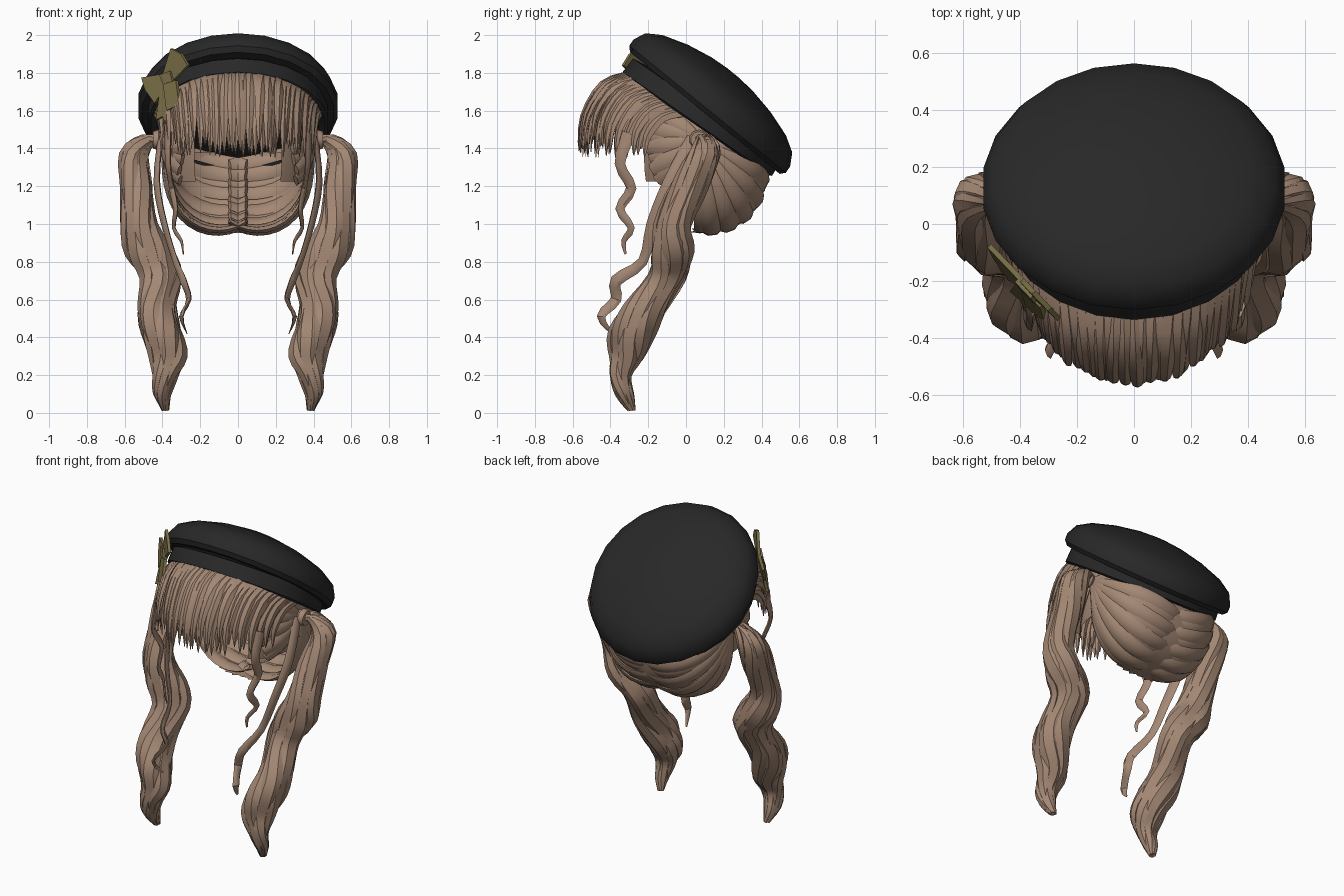
import bpy, bmesh, math, random
from mathutils import Vector as V

random.seed(4)
if "Cube" in bpy.data.objects:
    bpy.data.objects.remove(bpy.data.objects["Cube"])


def material(name, rgb):
    m = bpy.data.materials.new(name)
    m.use_nodes = True
    m.diffuse_color = (*rgb, 1)
    m.node_tree.nodes["Principled BSDF"].inputs["Base Color"].default_value = (*rgb, 1)
    return m


HAIR = material("warm brown hair", (0.37, 0.245, 0.175))
FELT = material("black felt", (0.021, 0.021, 0.022))
RIBBON = material("olive ribbon", (0.2, 0.165, 0.065))


def finish(name, bm, mat, angle=35):
    bmesh.ops.recalc_face_normals(bm, faces=bm.faces)
    me = bpy.data.meshes.new(name)
    bm.to_mesh(me)
    bm.free()
    me.materials.append(mat)
    ob = bpy.data.objects.new(name, me)
    bpy.context.collection.objects.link(ob)
    bpy.ops.object.select_all(action="DESELECT")
    ob.select_set(True)
    bpy.context.view_layer.objects.active = ob
    bpy.ops.object.shade_smooth_by_angle(angle=math.radians(angle))
    return ob


def resample(pts, per=3):
    """Catmull-Rom curve through points of any dimension."""
    out = []
    for i in range(len(pts) - 1):
        p0, p1, p2 = pts[max(i - 1, 0)], pts[i], pts[i + 1]
        p3 = pts[min(i + 2, len(pts) - 1)]
        for k in range(per):
            t = k / per
            out.append([0.5 * (2 * b + (c - a) * t + (2 * a - 5 * b + 4 * c - d) * t * t
                        + (3 * b - a - 3 * c + d) * t ** 3) for a, b, c, d in zip(p0, p1, p2, p3)])
    return out + [list(pts[-1])]


def lock(bm, path, widths, normal, flat=0.35, sides=6):
    """Sweep a flattened section along a path; normal(i, p) is its thin direction."""
    rings = []
    for i, p in enumerate(path):
        tan = (path[min(i + 1, len(path) - 1)] - path[max(i - 1, 0)]).normalized()
        side = tan.cross(normal(i, p)).normalized()
        thin = side.cross(tan)
        w = max(widths[i], 0.002)
        rings.append([bm.verts.new(p + side * w * math.cos(a) + thin * w * flat * math.sin(a))
                      for a in (2 * math.pi * k / sides for k in range(sides))])
    for r, s in zip(rings, rings[1:]):
        for k in range(sides):
            j = (k + 1) % sides
            bm.faces.new((r[k], r[j], s[j], s[k]))
    bm.faces.new(rings[0])
    bm.faces.new(rings[-1])


# Beret frame: tilted backwards
HAT = V((0, 0.06, 1.53))
BACK, UP = V((0, 0.82, -0.57)), V((0, 0.57, 0.82))


def hat_point(a, r, n, rise=0.0):
    return HAT + V((r * math.sin(a), 0, 0)) - BACK * r * math.cos(a) + UP * (n + rise * r * math.cos(a))


def lathe(name, profile, rise, segs=22):
    bm = bmesh.new()
    rings = [[bm.verts.new(hat_point(2 * math.pi * k / segs, r, n, rise)) for k in range(segs)]
             for r, n in profile]
    for r, s in zip(rings, rings[1:]):
        for k in range(segs):
            j = (k + 1) % segs
            bm.faces.new((r[k], r[j], s[j], s[k]))
    bm.faces.new(rings[-1])
    return finish(name, bm, FELT)


lathe("beret_crown", [(0.46, 0.07), (0.51, 0.07), (0.533, 0.095), (0.533, 0.135), (0.50, 0.2),
                      (0.42, 0.25), (0.28, 0.295), (0.14, 0.322), (0.04, 0.33)], 0.075)
lathe("beret_band", [(0.43, 0.02), (0.465, -0.01), (0.482, 0.0), (0.478, 0.09), (0.4, 0.1)], 0)

# Head surface: a boxy ellipsoid
HEAD = V((0, 0.08, 1.38))


def on_head(d, grow=1.0):
    k = sum(abs(c) ** 2.5 for c in d) ** (-1 / 2.5) * grow
    return HEAD + V((d.x * 0.385, d.y * 0.365, d.z * 0.445)) * k


# Scalp shell, open at the face and under the beret
bm = bmesh.new()
bmesh.ops.create_uvsphere(bm, u_segments=40, v_segments=28, radius=1)
for v in bm.verts:
    v.co = on_head(v.co.copy(), 0.96)
drop = []
for f in bm.faces:
    c = f.calc_center_median()
    if c.y < -0.21 or (c.z < 1.25 and c.y < 0.04) or (c - HAT).dot(UP) > 0.06:
        drop.append(f)
bmesh.ops.delete(bm, geom=drop, context="FACES")
finish("scalp_shell", bm, HAIR, 60)


# Combed strands running over the head into each tie
def combed(bm, s, start, width, grow, dip=0.0):
    a, b = V((s * start.x, start.y, start.z)).normalized(), V((s, 0.0, 0.15)).normalized()
    n = 14
    path = [on_head(a.slerp(b, i / n), grow + 0.04 * i / n - dip * (1 - i / n) ** 6) for i in range(n + 1)]
    ws = [width * (0.75 + 0.35 * math.sin(math.pi * i / n) - 0.5 * (i / n) ** 2) for i in range(n + 1)]
    lock(bm, path, ws, lambda i, p: (p - HEAD).normalized(), 0.4)


for s, side in ((1, "left"), (-1, "right")):
    bm = bmesh.new()
    for i in range(12):
        t = math.radians(-88 + 7 * i)
        combed(bm, s, V((-0.13, math.cos(t), math.sin(t))), 0.05, 0.965 + 0.03 * (i % 2), 0.14)
    finish(side + "_back_hair", bm, HAIR)
    bm = bmesh.new()
    for i in range(8):
        start = V((0.85, -0.68, -0.36)).lerp(V((0.55, -0.85, 0.6)), i / 7)
        combed(bm, s, start, 0.05, 0.98 + 0.025 * (i % 2))
    finish(side + "_side_hair", bm, HAIR)

# Fringe: two layers of tapering strands fanned below the band
bm = bmesh.new()
for layer, count in ((0, 37), (1, 32)):
    for i in range(count):
        a = math.radians(-78 + 156 * i / (count - 1))
        inset = 0.025 * layer
        root = hat_point(a, 0.445 - inset, 0.02)
        tip = V(((0.41 - inset) * math.sin(a) + random.uniform(-0.012, 0.012),
                 -0.12 - (0.445 - inset) * math.cos(a) + random.uniform(-0.01, 0.01),
                 1.35 + random.uniform(0, 0.09)))
        d = tip - root
        pts = [root] + [root + V((d.x * h, d.y * h, d.z * v)) for h, v in ((0.55, 0.13), (0.93, 0.55))] + [tip]
        path = [V(p) for p in resample(pts)]
        n = len(path) - 1
        ws = [0.03 * (1 - 0.95 * (k / n) ** 3) for k in range(n + 1)]
        out = V((math.sin(a), -math.cos(a), 0.3))
        lock(bm, path, ws, lambda k, p: out, 0.4, 4)
finish("fringe", bm, HAIR)

# Pigtails: x, y, z and bundle radius, for the left side
TAIL = [(.40, .06, 1.44, .03), (.47, .1, 1.45, .05), (.55, .1, 1.37, .085), (.54, .02, 1.2, .1),
        (.525, -.07, 1.0, .1), (.47, -.075, .85, .125), (.41, -.1, .72, .11), (.43, -.21, .56, .115),
        (.405, -.285, .43, .12), (.37, -.315, .3, .1), (.385, -.345, .2, .068), (.4, -.325, .1, .05),
        (.385, -.29, .015, .022)]
# Loose locks: x, y, z and half width
LONG = [(.41, .03, 1.46, .03), (.43, -.09, 1.22, .035), (.39, -.18, 1.0, .032), (.33, -.23, .8, .028),
        (.29, -.37, .7, .034), (.26, -.37, .6, .03), (.3, -.45, .51, .024), (.27, -.39, .42, .006)]
SHORT = [(.37, -.3, 1.48, .04), (.37, -.35, 1.32, .03), (.35, -.29, 1.19, .03), (.33, -.35, 1.08, .026),
         (.34, -.29, .98, .02), (.3, -.33, .91, .015), (.29, -.32, .84, .006)]

for s, side in ((1, "left"), (-1, "right")):
    bm = bmesh.new()
    core = resample(TAIL)
    for k in range(7):
        def outward(i, p):
            a = 2 * math.pi * k / 7 + 0.07 * i
            return V((s * math.cos(a), math.sin(a), 0))
        path = [V((s * x, y, z)) + outward(i, None) * r * (0.68 + 0.12 * math.sin(0.6 * i + 2 * k))
                for i, (x, y, z, r) in enumerate(core)]
        lock(bm, path, [c[3] * 0.52 for c in core], outward, 0.55)
    finish(side + "_pigtail", bm, HAIR)

    for name, data in (("_long_lock", LONG), ("_temple_lock", SHORT)):
        bm = bmesh.new()
        pts = resample(data)
        lock(bm, [V((s * p[0], p[1], p[2])) for p in pts], [p[3] for p in pts],
             lambda i, p: V((s, -0.4, 0)), 0.4)
        finish(side + name, bm, HAIR)

    # Tie band around the pigtail root
    bm = bmesh.new()
    lock(bm, [V((s * x, 0.07, 1.445)) for x in (0.39, 0.42, 0.45)], [0.04, 0.055, 0.045],
         lambda i, p: V((0, 1, 0)), 1, 10)
    finish(side + "_tie", bm, HAIR)


# Bow: plates standing against the right front of the beret
def plate(name, outline, lift, thick=0.018):
    bm = bmesh.new()
    out = V((-0.72, -0.69, 0))
    vs = []
    for x, z in outline:
        y = -0.06 - 1.05 * (x + 0.51) - 0.3 * max(0, 1.77 - z)
        vs.append(bm.verts.new(V((x, y, z)) + out * lift))
    f = bm.faces.new(vs)
    ext = bmesh.ops.extrude_face_region(bm, geom=[f])
    for v in ext["geom"]:
        if isinstance(v, bmesh.types.BMVert):
            v.co += out * thick
    return finish(name, bm, RIBBON, 20)


plate("bow_outer_loop", [(-0.36, 1.80), (-0.50, 1.775), (-0.48, 1.71), (-0.43, 1.64), (-0.36, 1.74)], 0.0)
plate("bow_inner_loop", [(-0.39, 1.78), (-0.345, 1.93), (-0.29, 1.90), (-0.255, 1.84), (-0.34, 1.75)], 0.0)
plate("bow_outer_tail", [(-0.39, 1.77), (-0.42, 1.55), (-0.385, 1.57), (-0.37, 1.53), (-0.33, 1.76)], 0.004)
plate("bow_inner_tail", [(-0.38, 1.76), (-0.36, 1.60), (-0.32, 1.62), (-0.285, 1.58), (-0.31, 1.76)], 0.01)
plate("bow_knot", [(-0.395, 1.79), (-0.375, 1.74), (-0.325, 1.755), (-0.34, 1.81)], 0.0, 0.032)
